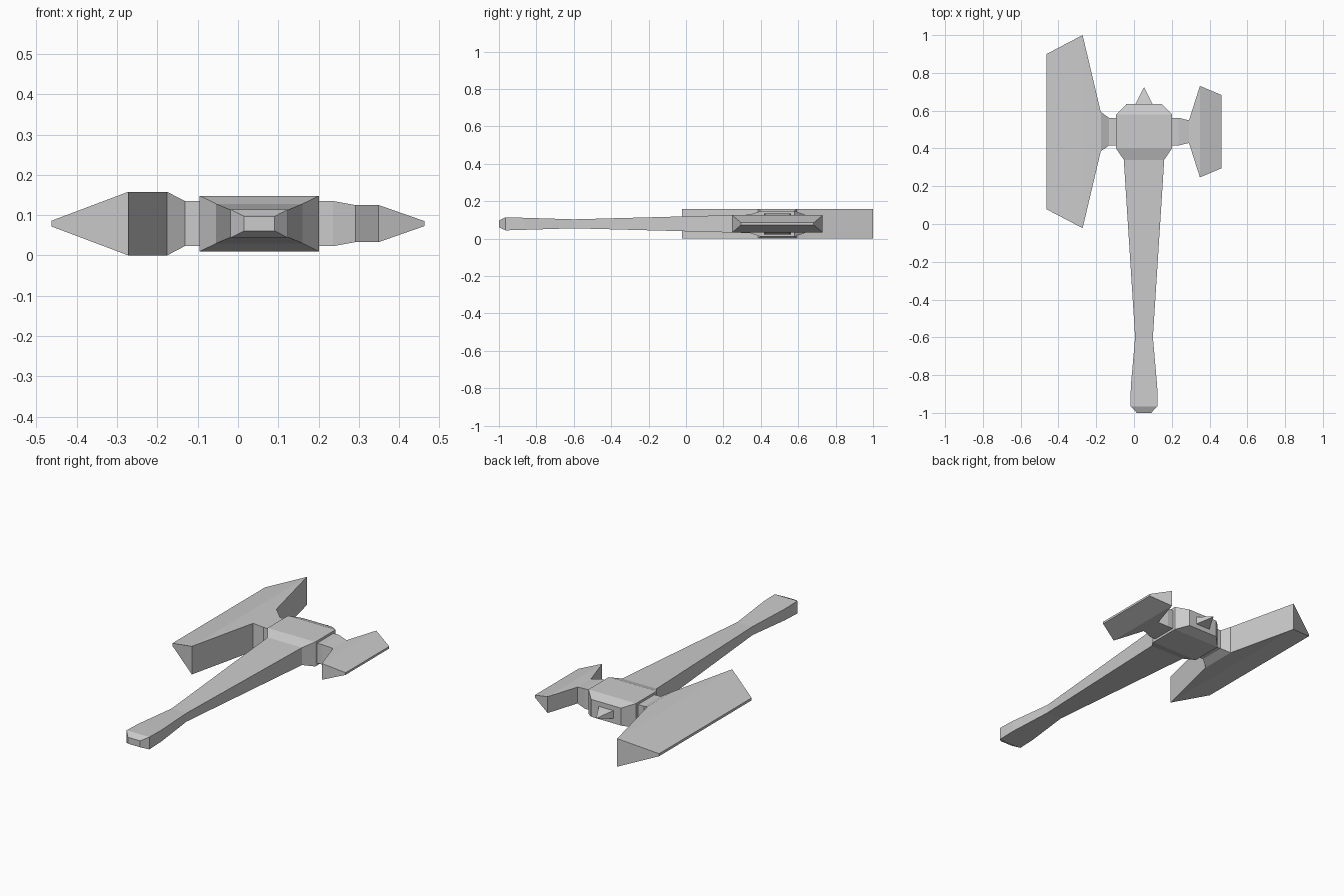
import bpy, bmesh

if "Cube" in bpy.data.objects:
    bpy.data.objects.remove(bpy.data.objects["Cube"])

ZC = 0.079      # mid-plane height
GRIP_X = 0.053  # handle axis
ARM_Y = 0.489   # blade axis


def loft(name, axis, sections, cap_start=True, cap_end=True):
    """Loft rectangular sections (position, half width, half height) along x or y."""
    bm = bmesh.new()
    rings = []
    for pos, w, h in sections:
        ring = []
        for a, b in ((-1, -1), (1, -1), (1, 1), (-1, 1)):
            if axis == 'Y':
                co = (GRIP_X + a * w, pos, ZC + b * h)
            else:
                co = (pos, ARM_Y + a * w, ZC + b * h)
            ring.append(bm.verts.new(co))
        rings.append(ring)
    for r, s in zip(rings, rings[1:]):
        for i in range(4):
            j = (i + 1) % 4
            bm.faces.new((r[i], r[j], s[j], s[i]))
    if cap_start:
        bm.faces.new(rings[0])
    if cap_end:
        bm.faces.new(rings[-1])
    # collapse a pointed end to a single vertex
    bmesh.ops.remove_doubles(bm, verts=bm.verts, dist=0.0005)
    bmesh.ops.recalc_face_normals(bm, faces=bm.faces)
    mesh = bpy.data.meshes.new(name)
    bm.to_mesh(mesh)
    bm.free()
    obj = bpy.data.objects.new(name, mesh)
    bpy.context.collection.objects.link(obj)
    return obj


# Tapered handle with flared, chamfered pommel
loft("handle", 'Y', [(-1.0, 0.038, 0.018), (-0.965, 0.071, 0.035),
                     (-0.86, 0.070, 0.032), (-0.60, 0.047, 0.024),
                     (0.34, 0.107, 0.049)], cap_end=False)

# Chamfered head block
loft("head_block", 'Y', [(0.34, 0.107, 0.049), (0.40, 0.148, 0.069),
                         (0.58, 0.148, 0.069), (0.635, 0.093, 0.049)],
     cap_start=False)

# Small pyramid spike on top of the head
loft("top_spike", 'Y', [(0.635, 0.045, 0.022), (0.724, 0, 0)],
     cap_start=False, cap_end=False)

# Large blade with its neck
loft("large_blade", 'X', [(-0.095, 0.073, 0.056), (-0.132, 0.073, 0.056),
                          (-0.176, 0.104, 0.079), (-0.272, 0.511, 0.079),
                          (-0.463, 0.411, 0.007)], cap_start=False)

# Small blade with its neck
loft("small_blade", 'X', [(0.201, 0.073, 0.056), (0.236, 0.073, 0.056),
                          (0.291, 0.060, 0.046), (0.349, 0.242, 0.046),
                          (0.463, 0.194, 0.006)], cap_start=False)
